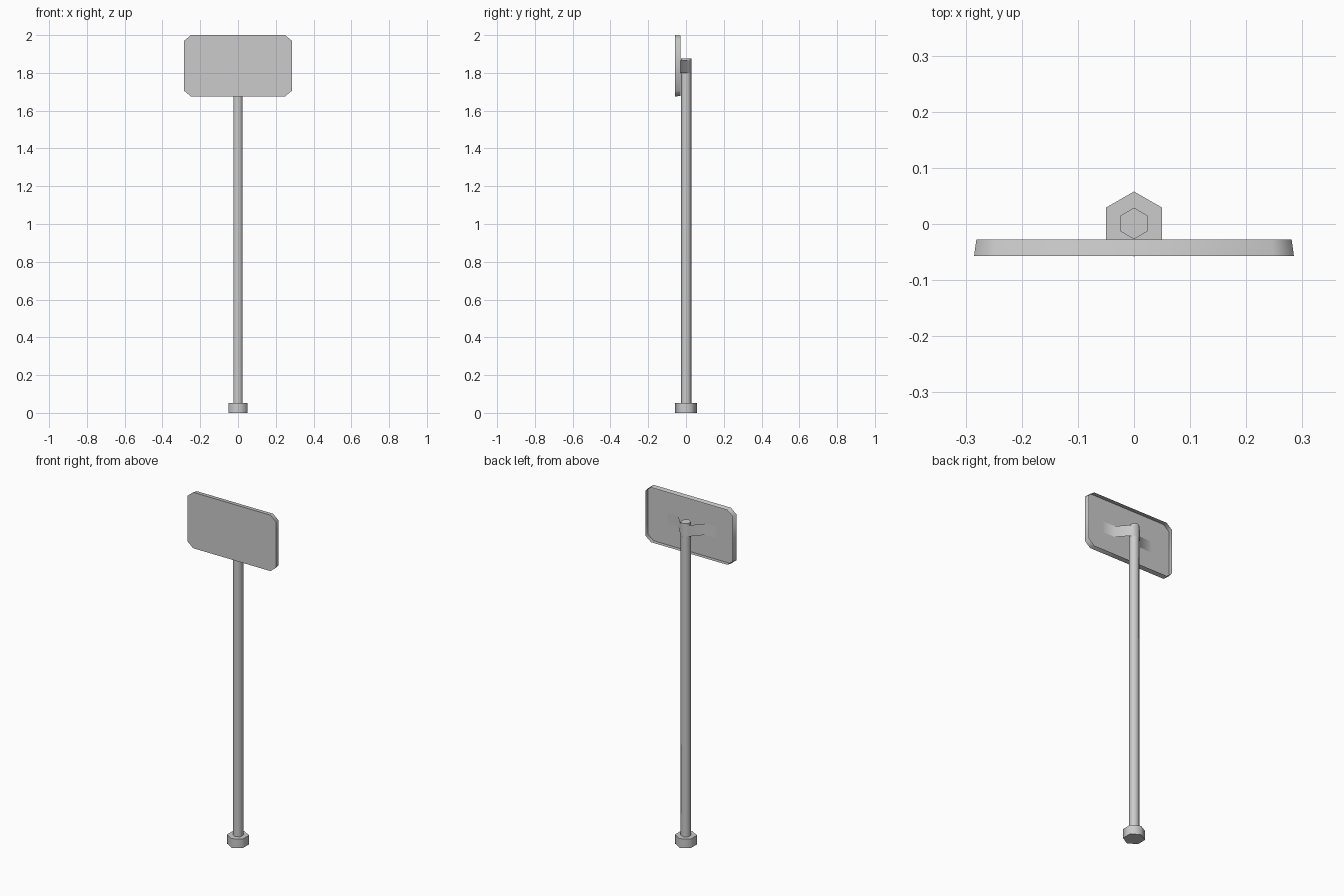
import bpy, math

if "Cube" in bpy.data.objects:
    bpy.data.objects.remove(bpy.data.objects["Cube"])


def add_mesh(name, verts, faces, angle=None):
    mesh = bpy.data.meshes.new(name)
    mesh.from_pydata(verts, [], faces)
    mesh.update()
    ob = bpy.data.objects.new(name, mesh)
    bpy.context.collection.objects.link(ob)
    if angle:
        bpy.ops.object.select_all(action='DESELECT')
        ob.select_set(True)
        bpy.context.view_layer.objects.active = ob
        bpy.ops.object.shade_smooth_by_angle(angle=math.radians(angle))
    return ob


def hex_prism(name, radius, z0, z1, y=0.0):
    # six-sided column with a corner pointing forward and back
    ring = [(radius * math.cos(math.radians(30 + 60 * i)),
             y + radius * math.sin(math.radians(30 + 60 * i))) for i in range(6)]
    verts = [(px, py, z) for z in (z0, z1) for px, py in ring]
    faces = [(i, (i + 1) % 6, (i + 1) % 6 + 6, i + 6) for i in range(6)]
    faces += [tuple(range(5, -1, -1)), tuple(range(6, 12))]
    return add_mesh(name, verts, faces, 65)


# Base and pole
hex_prism("base_foot", 0.058, 0.0, 0.053)
hex_prism("pole", 0.028, 0.053, 1.875, 0.001)


# Sign plate: flat front with a thin rim folded backwards, open at the rear
def plate_outline(hw, hh, y):
    cx, cz, mid = 0.036, 0.03, 1.8375
    pts = [(-hw + cx, -hh), (hw - cx, -hh), (hw, -hh + cz), (hw, hh - cz),
           (hw - cx, hh), (-hw + cx, hh), (-hw, hh - cz), (-hw, -hh + cz)]
    return [(x, y, mid + z) for x, z in pts]


plate_verts = plate_outline(0.285, 0.1625, -0.057) + plate_outline(0.281, 0.159, -0.028)
plate_faces = [tuple(range(8))]
plate_faces += [(i, i + 8, (i + 1) % 8 + 8, (i + 1) % 8) for i in range(8)]
add_mesh("sign_plate", plate_verts, plate_faces, 50)

# Mounting strap: thin band around the back of the pole, flanges on the plate
half = [(0.16, -0.055), (0.085, -0.052), (0.0255, 0.015)]
path = half + [(0.0, 0.03)] + [(-x, y) for x, y in reversed(half)]
n = len(path)
strap_verts = [(x, y, z) for z in (1.80, 1.865) for x, y in path]
strap_faces = [(i, i + 1, i + 1 + n, i + n) for i in range(n - 1)]
add_mesh("mounting_strap", strap_verts, strap_faces, 65)
